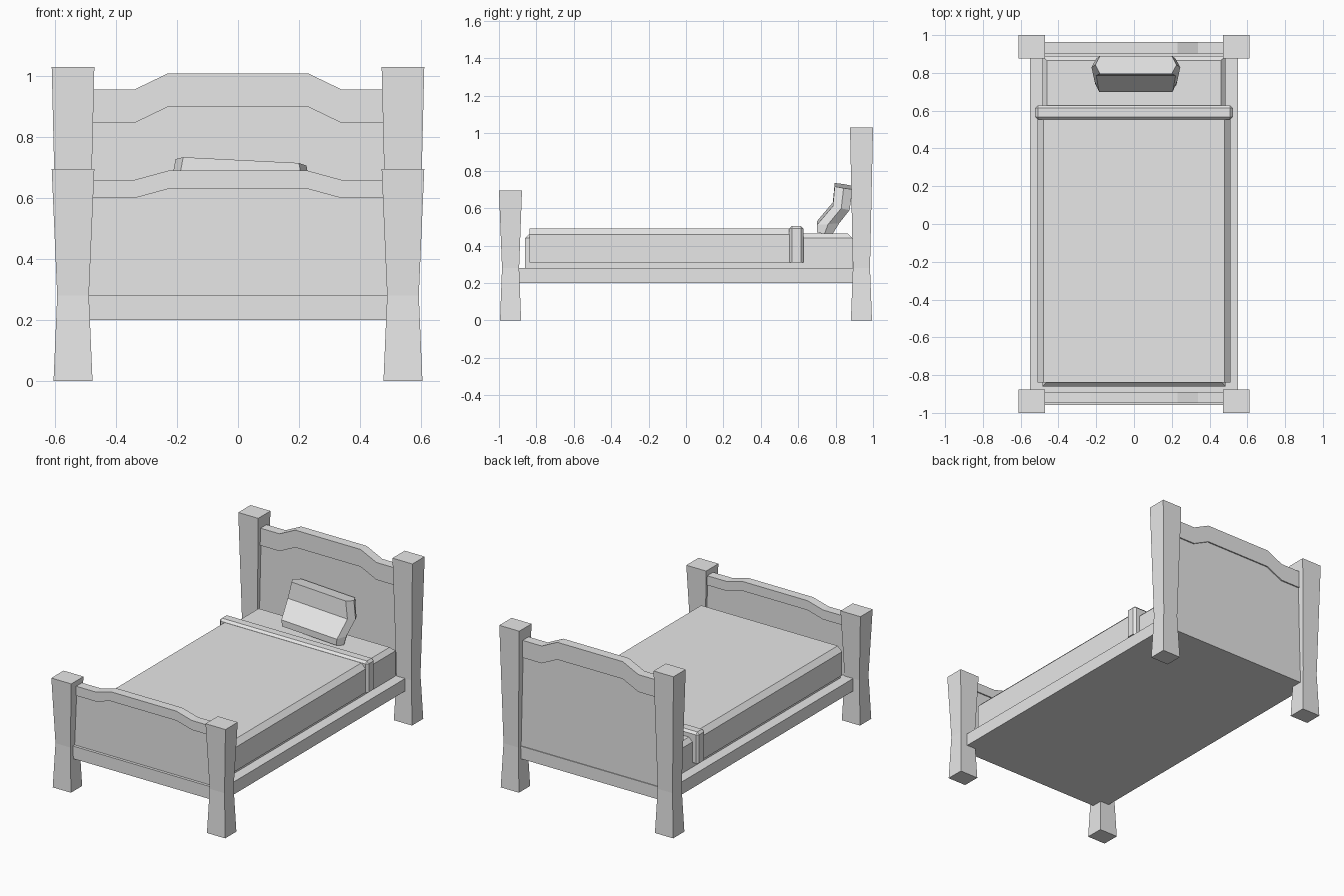
import bpy, bmesh

if "Cube" in bpy.data.objects:
    bpy.data.objects.remove(bpy.data.objects["Cube"], do_unlink=True)

grey = bpy.data.materials.new("plain light grey")
grey.use_nodes = True
grey.diffuse_color = (0.8, 0.8, 0.8, 1)
grey.node_tree.nodes["Principled BSDF"].inputs["Base Color"].default_value = grey.diffuse_color


def finish(name, bm):
    bmesh.ops.recalc_face_normals(bm, faces=bm.faces)
    mesh = bpy.data.meshes.new(name)
    bm.to_mesh(mesh)
    bm.free()
    mesh.materials.append(grey)
    obj = bpy.data.objects.new(name, mesh)
    bpy.context.collection.objects.link(obj)
    return obj


def loft(name, rings):
    """Skin a stack of equal-length point rings and cap both ends."""
    bm = bmesh.new()
    loops = [[bm.verts.new(p) for p in ring] for ring in rings]
    for low, high in zip(loops, loops[1:]):
        for i in range(len(low)):
            j = (i + 1) % len(low)
            bm.faces.new((low[i], low[j], high[j], high[i]))
    bm.faces.new(loops[0])
    bm.faces.new(loops[-1])
    return finish(name, bm)


def box(name, x, y, z, chamfer=None):
    """Box from -x to x; chamfer is (size, edge test) on the edge ends."""
    y0, y1 = y
    rings = [[(-x, y0, h), (x, y0, h), (x, y1, h), (-x, y1, h)] for h in z]
    obj = loft(name, rings)
    if chamfer:
        size, test = chamfer
        bm = bmesh.new()
        bm.from_mesh(obj.data)
        edges = [e for e in bm.edges if test(e.verts[0].co, e.verts[1].co)]
        bmesh.ops.bevel(bm, geom=edges, offset=size, segments=1, affect='EDGES')
        bm.to_mesh(obj.data)
        bm.free()
    return obj


def post(name, side, end, height):
    """Square post that narrows to a waist at the frame's height."""
    cx, cy = side * 0.542, end * 0.938
    rings = []
    for z, r in ((0, 0.064), (0.28, 0.052), (height, 0.07)):
        ry = r * 0.88
        # the outer faces of the top finish at the overall length
        y = end * (1 - ry) if z == height else cy
        rings.append([(cx - r, y - ry, z), (cx + r, y - ry, z),
                      (cx + r, y + ry, z), (cx - r, y + ry, z)])
    return loft(name, rings)


def crown(shoulder, rise):
    """Stepped top line shared by both end boards."""
    return [(-0.5, shoulder), (-0.34, shoulder), (-0.23, shoulder + rise),
            (0.23, shoulder + rise), (0.34, shoulder), (0.5, shoulder)]


def board(name, top, bottom, y):
    outline = top + bottom[::-1]
    return loft(name, [[(x, d, z) for x, z in outline] for d in y])


# Bed frame
box("bed_frame", 0.55, (-0.958, 0.96), (0.2, 0.28))

# Four posts
for side, hand in ((1, "left"), (-1, "right")):
    post("front_post_" + hand, side, -1, 0.695)
    post("rear_post_" + hand, side, 1, 1.03)

# End boards: a thin panel under a thicker crowned rail
for name, shoulder, rail, rise, y in (
        ("footboard", 0.66, 0.06, 0.03, (-0.948, -0.89)),
        ("headboard", 0.957, 0.11, 0.053, (0.903, 0.963))):
    under = crown(shoulder - rail, rise)
    inset = (y[0] + 0.008, y[1] - 0.008)
    board(name + "_rail", crown(shoulder, rise), under, y)
    board(name + "_panel", under, [(-0.5, 0.27), (0.5, 0.27)], inset)

# Bedding
box("mattress", 0.485, (-0.86, 0.89), (0.28, 0.465),
    (0.025, lambda a, b: min(a.z, b.z) > 0.4))
box("blanket", 0.51, (-0.838, 0.57), (0.31, 0.49),
    (0.03, lambda a, b: min(a.z, b.z) > 0.4 and a.x * b.x > 0))
box("blanket_fold", 0.523, (0.552, 0.628), (0.31, 0.505),
    (0.014, lambda a, b: min(a.z, b.z) > 0.4 or a.z != b.z))

# Pillow: bent slab leaning on the headboard, slightly tilted
rows = (((0.70, 0.48), (0.78, 0.465), 0.19),
        ((0.70, 0.52), (0.82, 0.53), 0.195),
        ((0.785, 0.62), (0.875, 0.60), 0.21),
        ((0.795, 0.725), (0.89, 0.71), 0.19))
rings = []
for (fy, fz), (by, bz), w in rows:
    my, mz = (fy + by) / 2, (fz + bz) / 2
    ring = ((-w, fy, fz), (w, fy, fz), (w + 0.025, my, mz),
            (w, by, bz), (-w, by, bz), (-w - 0.025, my, mz))
    rings.append([(x + 0.01, y, z - x * 0.05) for x, y, z in ring])
loft("pillow", rings)
